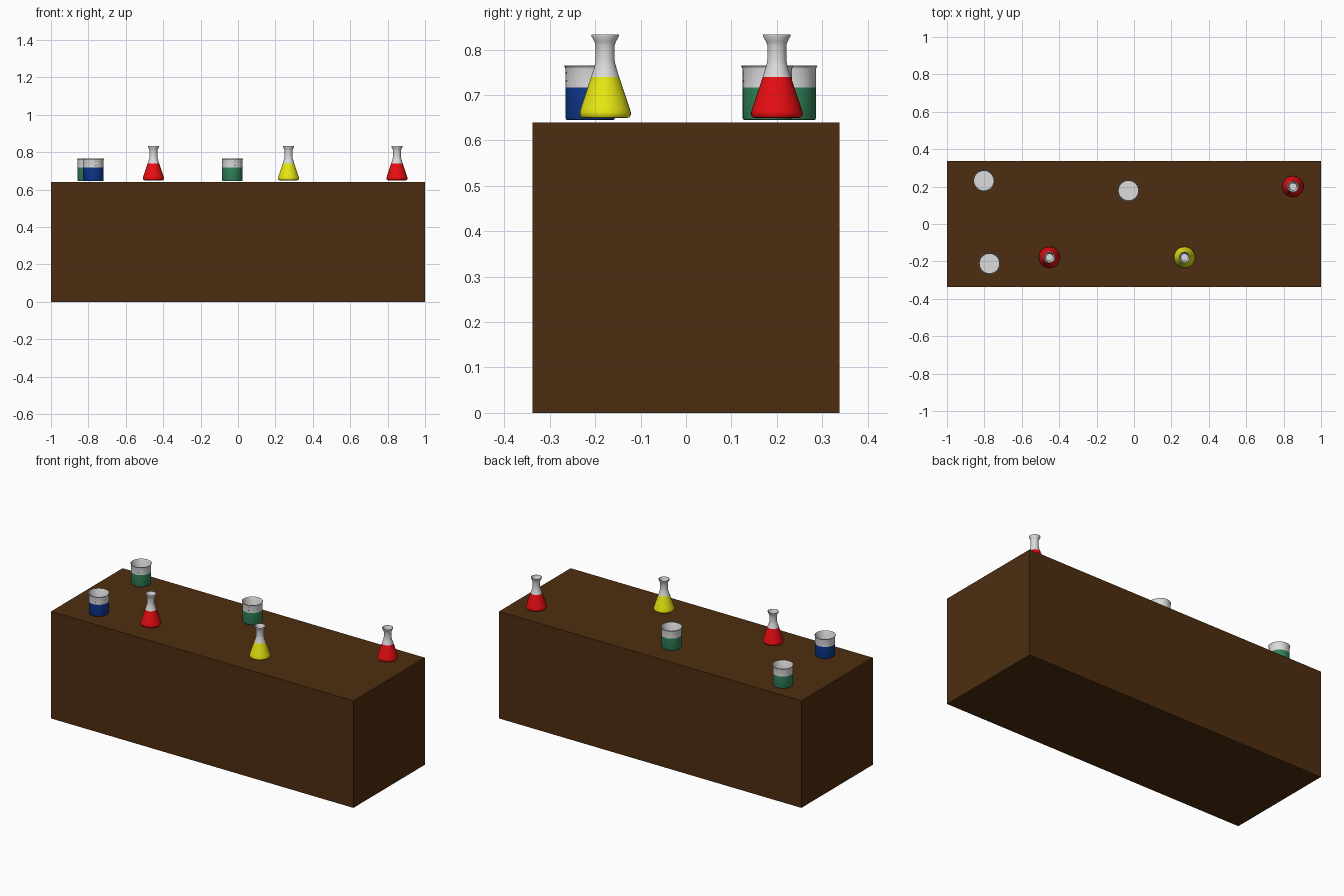
import bpy, bmesh, math
from mathutils import Matrix

if "Cube" in bpy.data.objects:
    bpy.data.objects.remove(bpy.data.objects["Cube"])


def material(name, rgb):
    m = bpy.data.materials.new(name)
    m.diffuse_color = (*rgb, 1)
    m.use_nodes = True
    m.node_tree.nodes["Principled BSDF"].inputs["Base Color"].default_value = m.diffuse_color
    return m


WOOD = material("dark_wood", (0.075, 0.027, 0.005))
GLASS = material("pale_glass", (0.72, 0.72, 0.72))
RED = material("red_liquid", (0.8, 0.004, 0.006))
YELLOW = material("yellow_liquid", (0.8, 0.8, 0.006))
GREEN = material("green_liquid", (0.032, 0.23, 0.105))
BLUE = material("blue_liquid", (0.004, 0.04, 0.28))
BLACK = material("black_marks", (0.005, 0.005, 0.005))


def finish(name, bm, mats, smooth=True):
    bmesh.ops.remove_doubles(bm, verts=bm.verts, dist=1e-6)
    bmesh.ops.recalc_face_normals(bm, faces=bm.faces)
    me = bpy.data.meshes.new(name)
    bm.to_mesh(me)
    bm.free()
    for m in mats:
        me.materials.append(m)
    if smooth:
        me.shade_smooth()
        me.set_sharp_from_angle(angle=math.radians(35))
    ob = bpy.data.objects.new(name, me)
    bpy.context.collection.objects.link(ob)
    return ob


def lathe(bm, profile, liquid_rows, n=32):
    """Spin (radius, z) points; the first liquid_rows bands take material 1."""
    rings = [[bm.verts.new((r * math.cos(2 * math.pi * i / n),
                            r * math.sin(2 * math.pi * i / n), z))
              for i in range(n)] for r, z in profile]
    for k in range(len(rings) - 1):
        a, b = rings[k], rings[k + 1]
        for i in range(n):
            j = (i + 1) % n
            f = bm.faces.new((a[i], a[j], b[j], b[i]))
            f.material_index = 1 if k < liquid_rows else 0
    bm.faces.new(rings[0][::-1]).material_index = 1   # underside
    bm.faces.new(rings[-1])                           # inside floor


# outer wall from the base up, over the rim, then down the inside
BEAKER = [(0.050, 0.645), (0.053, 0.646), (0.0545, 0.650), (0.0545, 0.717),
          (0.0545, 0.757), (0.0555, 0.761), (0.058, 0.764), (0.056, 0.765),
          (0.052, 0.759), (0.052, 0.650)]
FLASK = [(0.046, 0.649), (0.053, 0.651), (0.0565, 0.656), (0.0565, 0.662),
         (0.054, 0.671), (0.031, 0.740), (0.0235, 0.763), (0.021, 0.776),
         (0.021, 0.810), (0.024, 0.818), (0.030, 0.829), (0.030, 0.833),
         (0.028, 0.833), (0.018, 0.810), (0.018, 0.774), (0.028, 0.740),
         (0.052, 0.667), (0.052, 0.656)]


def beaker(name, x, y, liquid):
    bm = bmesh.new()
    lathe(bm, BEAKER, 3)
    # small graduation ticks on the front wall
    ang = math.radians(-76)
    for z, w in ((0.731, 0.008), (0.749, 0.005)):
        mat = (Matrix.Rotation(ang, 4, 'Z') @ Matrix.Translation((0.0545, 0, z))
               @ Matrix.Diagonal((0.001, w, 0.0025, 1)))
        vs = bmesh.ops.create_cube(bm, size=1, matrix=mat)["verts"]
        for f in {f for v in vs for f in v.link_faces}:
            f.material_index = 2
    finish(name, bm, (GLASS, liquid, BLACK)).location = (x, y, 0)


def flask(name, x, y, liquid):
    bm = bmesh.new()
    lathe(bm, FLASK, 5)
    finish(name, bm, (GLASS, liquid)).location = (x, y, 0)


# bench
bm = bmesh.new()
bmesh.ops.create_cube(bm, size=1, matrix=Matrix.Translation((0, 0, 0.32))
                      @ Matrix.Diagonal((2, 0.676, 0.64, 1)))
finish("bench", bm, (WOOD,), smooth=False)

# glassware
beaker("green_beaker_left", -0.803, 0.232, GREEN)
beaker("green_beaker_middle", -0.03, 0.179, GREEN)
beaker("blue_beaker", -0.773, -0.211, BLUE)
flask("red_flask_left", -0.452, -0.178, RED)
flask("yellow_flask", 0.27, -0.178, YELLOW)
flask("red_flask_right", 0.85, 0.2, RED)
